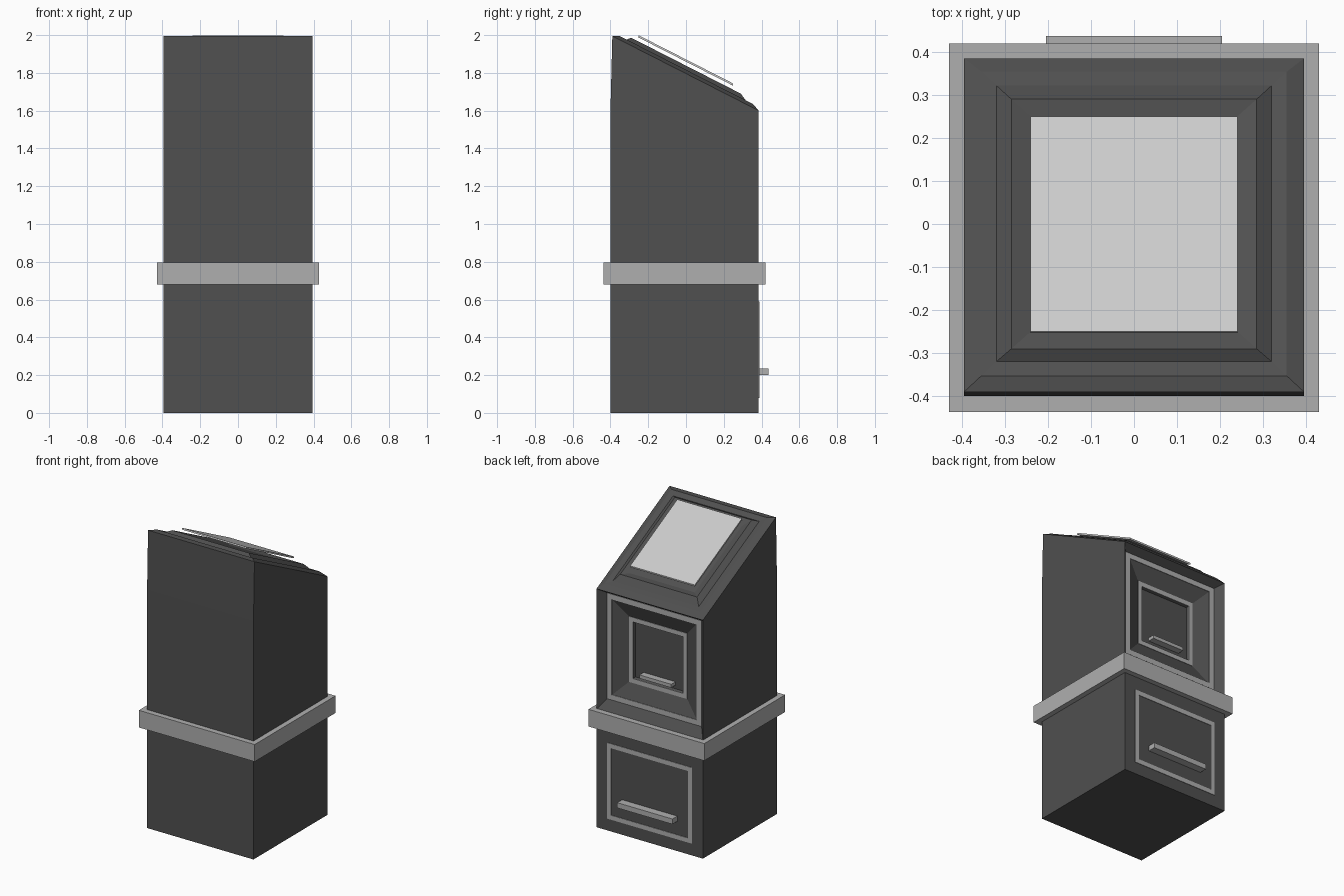
import bpy, bmesh

if "Cube" in bpy.data.objects:
    bpy.data.objects.remove(bpy.data.objects["Cube"])

def mat(name, v):
    m = bpy.data.materials.new(name)
    m.diffuse_color = (v, v, v, 1)
    m.use_nodes = True
    m.node_tree.nodes["Principled BSDF"].inputs["Base Color"].default_value = m.diffuse_color
    return m

DARK, LIGHT, PALE = mat("charcoal", 0.08), mat("steel", 0.43), mat("panel", 0.55)

def finish(name, bm, m):
    bmesh.ops.remove_doubles(bm, verts=bm.verts, dist=1e-5)
    me = bpy.data.meshes.new(name)
    bm.to_mesh(me)
    bm.free()
    me.materials.append(m)
    ob = bpy.data.objects.new(name, me)
    bpy.context.collection.objects.link(ob)
    return ob

def loft(bm, rings, cap=True):
    """Join successive 4-point rings; optionally close the last one."""
    loops = [[bm.verts.new(p) for p in r] for r in rings]
    for a, b in zip(loops, loops[1:]):
        for i in range(4):
            j = (i + 1) % 4
            bm.faces.new((a[i], a[j], b[j], b[i]))
    if cap:
        bm.faces.new(loops[-1])

def box(name, x, y0, y1, z0, z1, m):
    bm = bmesh.new()
    ring = lambda z: [(-x, y0, z), (x, y0, z), (x, y1, z), (-x, y1, z)]
    lo, hi = ring(z0), ring(z1)
    loft(bm, [lo, hi])
    bm.faces.new([bm.verts.new(p) for p in reversed(lo)])
    return finish(name, bm, m)

# Sloped top: rectangle in plan, lifted by h above the slope
def slope_z(y):
    return 1.995 - (y + 0.39) * 0.395 / 0.775

def top_ring(x, y0, y1, h):
    return [(-x, y0, slope_z(y0) + h), (x, y0, slope_z(y0) + h),
            (x, y1, slope_z(y1) + h), (-x, y1, slope_z(y1) + h)]

# Rear rectangle at depth y, running counter-clockwise as seen from the back
def back_ring(x, z0, z1, y):
    return [(x, y, z0), (-x, y, z0), (-x, y, z1), (x, y, z1)]

# Cabinet body: side profile extruded, with stepped top and recessed back
W, B = 0.395, 0.385
profile = [(-0.40, 0), (B, 0), (B, 0.79), (B, 1.60), (-0.39, 1.995), (-0.40, 1.6)]
bm = bmesh.new()
L = [bm.verts.new((-W, y, z)) for y, z in profile]
R = [bm.verts.new((W, y, z)) for y, z in profile]
bm.faces.new(list(reversed(L)))
bm.faces.new(R)
for i in (0, 1, 4, 5):
    j = (i + 1) % 6
    bm.faces.new((L[i], L[j], R[j], R[i]))
loft(bm, [top_ring(W, -0.39, B, 0), top_ring(0.355, -0.353, 0.354, 0.02),
          top_ring(0.32, -0.32, 0.322, 0.015), top_ring(0.285, -0.29, 0.29, 0.042),
          top_ring(0.24, -0.25, 0.25, 0.025)])
loft(bm, [back_ring(W, 0.79, 1.60, B), back_ring(0.35, 0.857, 1.567, 0.335),
          back_ring(0.315, 0.89, 1.533, 0.335), back_ring(0.216, 0.99, 1.43, 0.295),
          back_ring(0.186, 1.02, 1.40, 0.295), back_ring(0.18, 1.026, 1.394, 0.28)])
bmesh.ops.recalc_face_normals(bm, faces=bm.faces)
finish("cabinet_body", bm, DARK)

# Floating sloped panel
bm = bmesh.new()
lo, hi = top_ring(0.24, -0.253, 0.248, 0.063), top_ring(0.24, -0.25, 0.25, 0.075)
loft(bm, [lo, hi])
bm.faces.new([bm.verts.new(p) for p in reversed(lo)])
finish("top_panel", bm, PALE)

# Waist band
box("waist_band", 0.43, -0.437, 0.42, 0.68, 0.795, LIGHT)

# Flat light frames on the rear doors
for name, x, z0, z1, y, w in (("lower_door_frame", 0.315, 0.08, 0.59, B, 0.03),
                              ("upper_outer_frame", 0.35, 0.857, 1.567, 0.335, 0.035),
                              ("upper_door_frame", 0.216, 0.99, 1.43, 0.295, 0.03)):
    bm = bmesh.new()
    i = (x - w, z0 + w, z1 - w)
    loft(bm, [back_ring(x, z0, z1, y), back_ring(x, z0, z1, y + 0.003),
              back_ring(*i, y + 0.003), back_ring(*i, y)], cap=False)
    finish(name, bm, LIGHT)

# Door handles
box("lower_handle", 0.205, B, 0.437, 0.2, 0.235, LIGHT)
box("upper_handle", 0.118, 0.28, 0.325, 1.05, 1.073, LIGHT)
